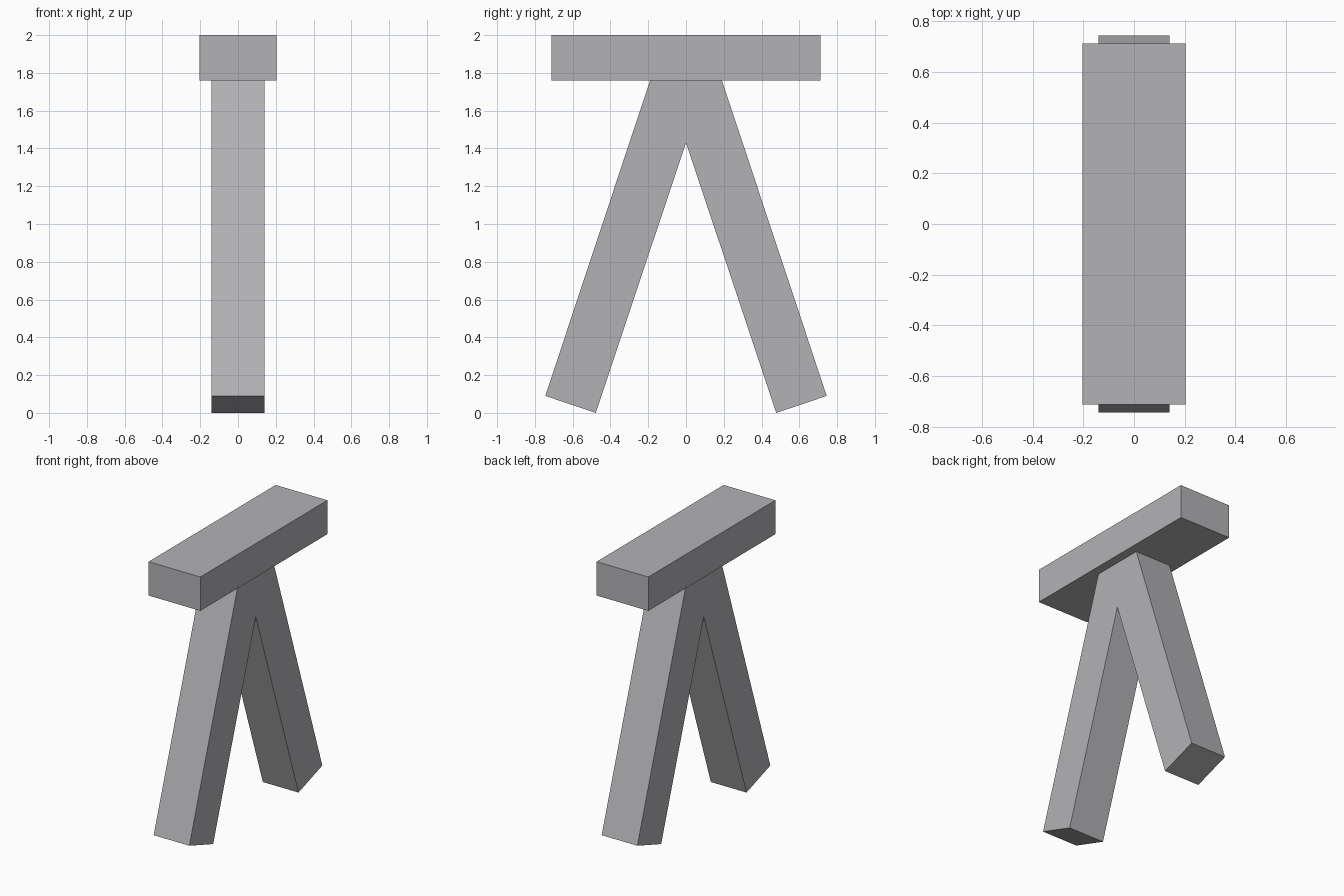
import bpy
import bmesh

cube = bpy.data.objects.get("Cube")
if cube:
    bpy.data.objects.remove(cube, do_unlink=True)

grey = bpy.data.materials.new("plain grey")
grey.use_nodes = True
colour = (0.45, 0.45, 0.47, 1)
grey.diffuse_color = colour
grey.node_tree.nodes["Principled BSDF"].inputs["Base Color"].default_value = colour


def extrude_profile(name, profile, half_width):
    """Extrude a (y, z) outline along x, centred on x = 0."""
    bm = bmesh.new()
    face = bm.faces.new([bm.verts.new((-half_width, y, z)) for y, z in profile])
    result = bmesh.ops.extrude_face_region(bm, geom=[face])
    moved = [v for v in result["geom"] if isinstance(v, bmesh.types.BMVert)]
    bmesh.ops.translate(bm, verts=moved, vec=(2 * half_width, 0, 0))
    bmesh.ops.recalc_face_normals(bm, faces=bm.faces)
    mesh = bpy.data.meshes.new(name)
    bm.to_mesh(mesh)
    bm.free()
    mesh.materials.append(grey)
    obj = bpy.data.objects.new(name, mesh)
    bpy.context.collection.objects.link(obj)
    return obj


# Splayed pair of legs, joined at the top and let into the beam
crotch = (0, 1.43)
half = [(0.478, 0), (0.745, 0.09), (0.177, 1.8)]
mirrored = [(-y, z) for y, z in reversed(half)]
extrude_profile("splayed_legs", [crotch] + half + mirrored, 0.14)

# Top beam
beam = [(-0.712, 1.76), (0.712, 1.76), (0.712, 2), (-0.712, 2)]
extrude_profile("top_beam", beam, 0.203)
